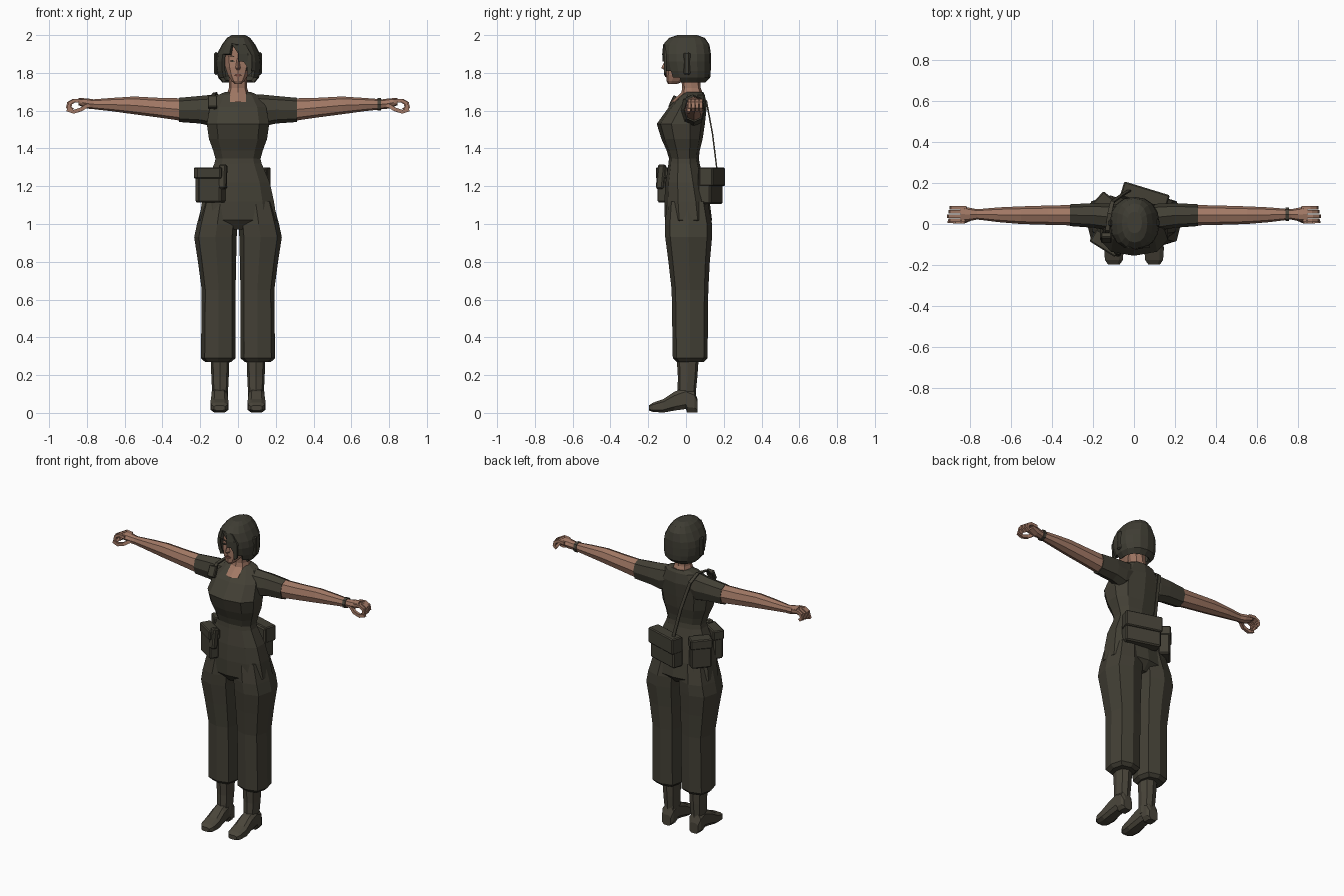
import bpy, bmesh, math
from mathutils import Vector, Matrix


def material(name, rgb):
    m = bpy.data.materials.new(name)
    m.diffuse_color = (*rgb, 1)
    return m


CLOTH = material("dark olive cloth", (0.056, 0.051, 0.036))
HAIR = material("dark hair", (0.050, 0.047, 0.034))
SKIN = material("skin", (0.36, 0.19, 0.13))
BOOT = material("boot leather", (0.068, 0.060, 0.043))
LIPS = material("lips", (0.20, 0.075, 0.055))


def finish(name, bm, mat):
    bmesh.ops.recalc_face_normals(bm, faces=bm.faces)
    me = bpy.data.meshes.new(name)
    bm.to_mesh(me)
    bm.free()
    me.materials.append(mat)
    ob = bpy.data.objects.new(name, me)
    bpy.context.collection.objects.link(ob)
    return ob


def loft(name, rings, mat, skip=None):
    """Skin between rings of points; skip(band, side) leaves holes."""
    bm = bmesh.new()
    vs = [[bm.verts.new(p) for p in r] for r in rings]
    n = len(rings[0])
    for b in range(len(vs) - 1):
        for i in range(n):
            if not (skip and skip(b, i)):
                j = (i + 1) % n
                bm.faces.new((vs[b][i], vs[b][j], vs[b + 1][j], vs[b + 1][i]))
    bm.faces.new(vs[0])
    if not skip:
        bm.faces.new(vs[-1])
    return finish(name, bm, mat)


def oval(c, u, v, n=8, p=0.8, start=-math.pi / 2):
    """Rounded cross-section spanned by half-axes u and v."""
    pw = lambda a: math.copysign(abs(a) ** p, a) if abs(a) > 1e-6 else 0
    ang = [start + 2 * math.pi * i / n for i in range(n)]
    return [Vector(c) + Vector(u) * pw(math.cos(a)) + Vector(v) * pw(math.sin(a)) for a in ang]


def level(z, cx, rx, y0, y1, n=10, p=0.8):
    return oval((cx, (y0 + y1) / 2, z), (rx, 0, 0), (0, (y1 - y0) / 2, 0), n, p)


def across(s, x, cy, cz, ry, rz, n=8):
    return oval((s * x, cy, cz), (0, ry, 0), (0, 0, rz), n, 0.9)


def tube(name, pts, ru, rv, mat, ref):
    """Square tube along a path, ru thick and rv wide."""
    pts = [Vector(p) for p in pts]
    rings = []
    for i, p in enumerate(pts):
        t = pts[min(i + 1, len(pts) - 1)] - pts[max(i - 1, 0)]
        u = t.cross(Vector(ref)).normalized()
        v = t.cross(u).normalized()
        rings.append(oval(p, u * ru, v * rv, 4, 0.3, math.pi / 4))
    return loft(name, rings, mat)


def box(name, c, size, turn, mat, bevel=0.0, tilt=0.0):
    bm = bmesh.new()
    bmesh.ops.create_cube(bm, size=1)
    bmesh.ops.scale(bm, vec=size, verts=bm.verts)
    if bevel:
        bmesh.ops.bevel(bm, geom=bm.edges[:], offset=bevel, segments=1, affect='EDGES')
    rot = Matrix.Rotation(math.radians(turn), 4, 'Z') @ Matrix.Rotation(math.radians(tilt), 4, 'X')
    bmesh.ops.transform(bm, matrix=Matrix.Translation(c) @ rot, verts=bm.verts)
    return finish(name, bm, mat)


def plate(name, outline, y, mat, depth=0.008):
    """Thin plate facing the front; outline in x, z."""
    return loft(name, [[(x, y, z) for x, z in outline], [(x, y + depth, z) for x, z in outline]], mat)


# Torso: z, half width, front y, back y
loft("shirt", [level(z, 0, r, a, b) for z, r, a, b in (
    (1.70, 0.068, 0.0, 0.09), (1.683, 0.11, -0.03, 0.10), (1.62, 0.155, -0.09, 0.11),
    (1.53, 0.172, -0.155, 0.10), (1.45, 0.16, -0.13, 0.088), (1.39, 0.137, -0.103, 0.073),
    (1.33, 0.12, -0.085, 0.065))], CLOTH)
loft("trouser_hips", [level(z, 0, r, a, b) for z, r, a, b in (
    (1.35, 0.123, -0.09, 0.068), (1.32, 0.13, -0.093, 0.072), (1.22, 0.175, -0.108, 0.10),
    (1.12, 0.198, -0.115, 0.125), (1.02, 0.214, -0.112, 0.138), (0.97, 0.15, -0.07, 0.09))], CLOTH)

# Limbs, both sides
for s, side in ((-1, "right"), (1, "left")):
    loft(side + "_trouser_leg", [level(z, s * (a + b) / 2, (b - a) / 2, f, k, 8, 0.7) for z, a, b, f, k in (
        (1.12, 0.0, 0.185, -0.10, 0.115), (1.0, 0.003, 0.217, -0.112, 0.138),
        (0.93, 0.007, 0.232, -0.11, 0.138), (0.80, 0.010, 0.212, -0.093, 0.126),
        (0.65, 0.013, 0.192, -0.076, 0.118), (0.29, 0.013, 0.196, -0.07, 0.114),
        (0.27, 0.035, 0.175, -0.05, 0.095))], CLOTH)
    loft(side + "_boot_shaft", [level(z, s * 0.095, r, a, b, 8) for z, r, a, b in (
        (0.30, 0.05, -0.05, 0.068), (0.19, 0.046, -0.043, 0.06), (0.11, 0.042, -0.045, 0.052),
        (0.06, 0.042, -0.06, 0.055))], BOOT)
    loft(side + "_boot_foot", [oval((s * 0.098, y, (a + b) / 2), (r, 0, 0), (0, 0, (b - a) / 2), 8, 0.6,
                                    math.pi / 8) for y, r, a, b in (
        (0.062, 0.032, 0.0, 0.07), (0.045, 0.042, 0.0, 0.12), (0.005, 0.043, 0.0, 0.14),
        (0.0, 0.043, 0.018, 0.14), (-0.06, 0.045, 0.010, 0.115), (-0.12, 0.05, 0.0, 0.075),
        (-0.175, 0.046, 0.004, 0.055), (-0.197, 0.03, 0.012, 0.04))], BOOT)
    loft(side + "_sleeve", [across(s, *r) for r in (
        (0.07, 0.035, 1.615, 0.060, 0.072), (0.13, 0.035, 1.600, 0.065, 0.085),
        (0.20, 0.042, 1.605, 0.060, 0.073), (0.313, 0.043, 1.604, 0.053, 0.064))], CLOTH)
    loft(side + "_arm", [across(s, *r) for r in (
        (0.29, 0.043, 1.605, 0.050, 0.060), (0.42, 0.043, 1.616, 0.047, 0.052),
        (0.55, 0.043, 1.628, 0.043, 0.047), (0.66, 0.045, 1.632, 0.036, 0.036),
        (0.765, 0.047, 1.634, 0.025, 0.026), (0.80, 0.047, 1.638, 0.032, 0.027),
        (0.845, 0.048, 1.648, 0.040, 0.019))], SKIN)
    for j in range(4):
        y, k = 0.018 + 0.0205 * j, 0.006 * abs(j - 1)
        tube(f"{side}_finger_{j + 1}", [(s * (x - k), y, z) for x, z in (
            (0.83, 1.65), (0.872, 1.654), (0.897, 1.64), (0.902, 1.617), (0.886, 1.603))],
            0.010, 0.009, SKIN, (0, 1, 0))
    tube(side + "_thumb", [(s * x, y, z) for x, y, z in (
        (0.79, 0.03, 1.632), (0.83, 0.012, 1.607), (0.87, 0.012, 1.594), (0.905, 0.014, 1.606))],
        0.011, 0.010, SKIN, (0, 1, 0))
loft("wrist_band", [across(1, x, 0.047, 1.633, 0.033, 0.033) for x in (0.738, 0.757)], BOOT)

# Neck and face
loft("neck", [level(z, 0, r, a, b, 8) for z, r, a, b in (
    (1.645, 0.055, -0.082, 0.08), (1.695, 0.056, -0.025, 0.088), (1.72, 0.048, -0.02, 0.078),
    (1.81, 0.046, -0.03, 0.07))], SKIN)
loft("face", [level(z, 0, r, a, b, 10, 0.85) for z, r, a, b in (
    (1.742, 0.020, -0.095, -0.045), (1.757, 0.036, -0.104, -0.01), (1.79, 0.056, -0.105, 0.03),
    (1.83, 0.070, -0.106, 0.07), (1.87, 0.076, -0.102, 0.09), (1.92, 0.078, -0.103, 0.09),
    (1.955, 0.06, -0.085, 0.08))], SKIN)
loft("nose", [[(-w, -0.095, z), (0, y, z), (w, -0.095, z)] for z, w, y in (
    (1.875, 0.008, -0.107), (1.826, 0.017, -0.131), (1.815, 0.012, -0.115))], SKIN)
plate("mouth", [(-0.022, 1.788), (-0.006, 1.795), (0.006, 1.795), (0.022, 1.788), (0, 1.779)], -0.110, LIPS)
for s, side in ((-1, "right"), (1, "left")):
    plate(side + "_eye", [(s * x, z) for x, z in ((0.016, 1.862), (0.03, 1.869), (0.045, 1.863), (0.03, 1.857))],
          -0.102, HAIR)
    plate(side + "_eyebrow", [(s * x, z) for x, z in ((0.013, 1.883), (0.035, 1.893), (0.05, 1.885), (0.035, 1.887))],
          -0.103, HAIR)

# Bobbed hair: shell with a slanted opening for the face
open_from = {2: (15, 15), 3: (14, 15), 4: (14, 16), 5: (14, 17), 6: (13, 18)}


def face_opening(band, i):
    lo, hi = open_from.get(band, (99, 99))
    return lo <= i <= hi or lo <= i + 16 <= hi


hair = loft("hair", [level(z, 0.003, r, a, b, 16, 0.9) for z, r, a, b in (
    (2.0, 0.036, -0.045, 0.06), (1.985, 0.062, -0.09, 0.10), (1.95, 0.088, -0.121, 0.124),
    (1.90, 0.114, -0.126, 0.132), (1.86, 0.121, -0.124, 0.132), (1.81, 0.118, -0.112, 0.131),
    (1.775, 0.108, -0.10, 0.128), (1.748, 0.085, -0.075, 0.10))], HAIR, face_opening)
thick = hair.modifiers.new("thickness", 'SOLIDIFY')
thick.thickness = 0.018
thick.offset = -1
plate("swept_fringe", [(-0.035, 1.955), (0.04, 1.95), (0.075, 1.89), (0.072, 1.80), (0.052, 1.785),
                       (0.046, 1.835), (0.015, 1.88)], -0.116, HAIR, 0.012)
for s, side in ((-1, "right"), (1, "left")):
    box(side + "_hair_lock", (s * 0.116, 0.005, 1.85), (0.02, 0.035, 0.12), 0, HAIR, 0.008)

# Satchel on the back with its strap over the right shoulder
box("satchel", (0.05, 0.128, 1.20), (0.225, 0.072, 0.19), -17, CLOTH, 0.008)
box("satchel_flap", (0.053, 0.138, 1.25), (0.232, 0.075, 0.10), -17, CLOTH, 0.006)
tube("satchel_strap", [(-0.135, -0.085, 1.61), (-0.13, -0.03, 1.685), (-0.12, 0.05, 1.694),
                       (-0.105, 0.108, 1.65), (-0.06, 0.14, 1.48), (-0.02, 0.165, 1.28)],
     0.004, 0.011, CLOTH, (1, 0, 0))
box("shoulder_radio", (-0.135, -0.068, 1.645), (0.05, 0.028, 0.07), 0, CLOTH, 0.005, -25)

# Belt pouches on the right hip
for name, x, y, w, d, turn in (("front_pouch", -0.137, -0.093, 0.14, 0.06, -32),
                               ("rear_pouch", -0.163, 0.085, 0.125, 0.07, 48)):
    box(name, (x, y, 1.205), (w, d, 0.18), turn, CLOTH, 0.008)
    box(name + "_flap", (x, y, 1.27), (w + 0.008, d + 0.01, 0.06), turn, CLOTH, 0.006)
box("small_belt_tool", (-0.08, -0.132, 1.25), (0.04, 0.04, 0.13), -15, CLOTH, 0.008, -6)
